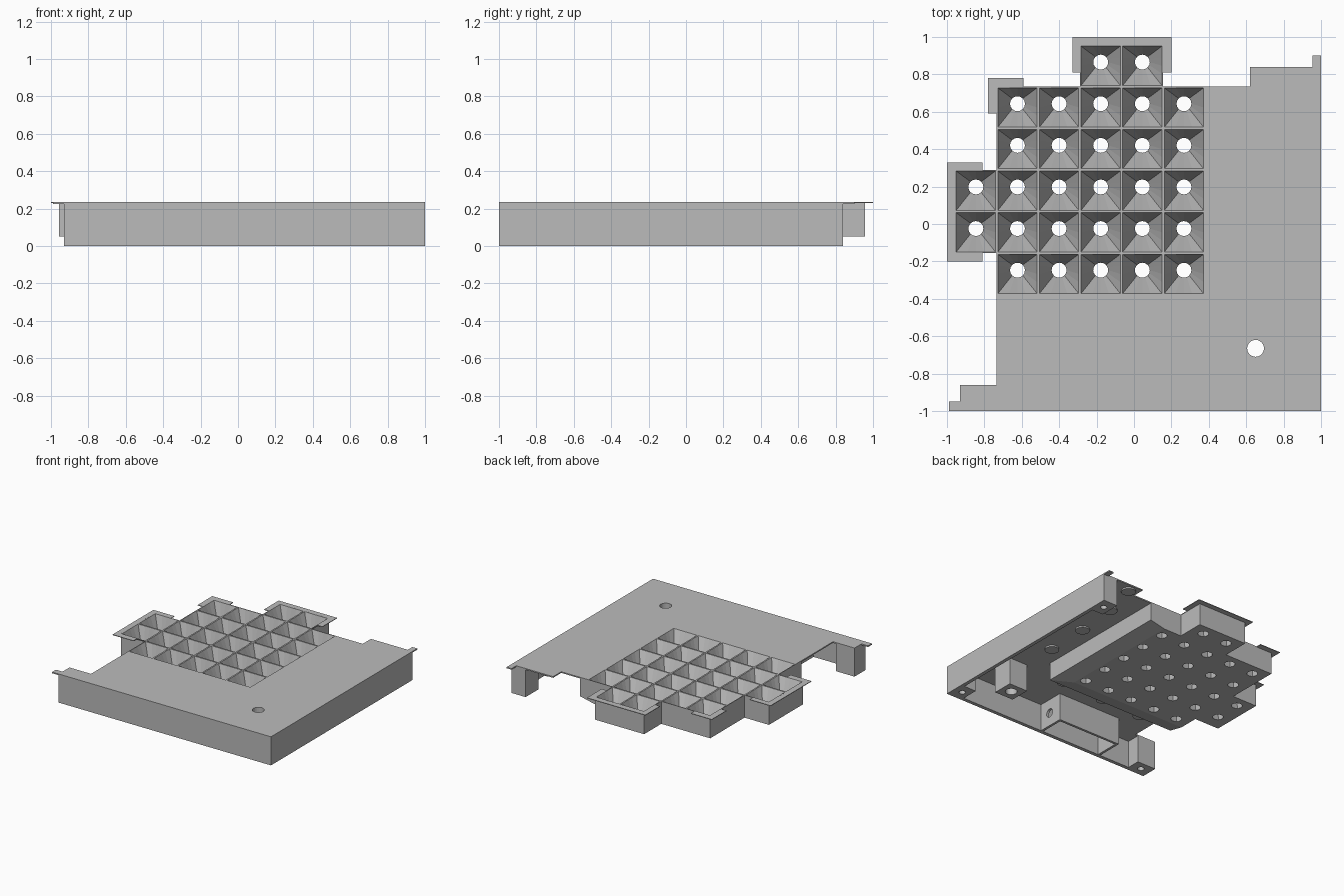
import bpy, bmesh
from math import cos, sin, pi

cube = bpy.data.objects.get("Cube")
if cube:
    bpy.data.objects.remove(cube)

grey = bpy.data.materials.new("plain_grey")
grey.use_nodes = True
grey.diffuse_color = (0.5, 0.5, 0.5, 1)
grey.node_tree.nodes["Principled BSDF"].inputs["Base Color"].default_value = (0.5, 0.5, 0.5, 1)

TOP, FLOOR, SKIRT = 0.235, 0.05, 0.08
PLATE = 0.01


def finish(name, bm, recalc=True):
    bmesh.ops.remove_doubles(bm, verts=bm.verts, dist=1e-5)
    if recalc:
        bmesh.ops.recalc_face_normals(bm, faces=bm.faces)
    mesh = bpy.data.meshes.new(name)
    bm.to_mesh(mesh)
    bm.free()
    mesh.materials.append(grey)
    obj = bpy.data.objects.new(name, mesh)
    bpy.context.collection.objects.link(obj)
    return obj


def prism(name, outline, z0, z1):
    bm = bmesh.new()
    face = bm.faces.new([bm.verts.new((x, y, z0)) for x, y in outline])
    up = bmesh.ops.extrude_face_region(bm, geom=[face])["geom"]
    bmesh.ops.translate(bm, vec=(0, 0, z1 - z0),
                        verts=[v for v in up if isinstance(v, bmesh.types.BMVert)])
    return finish(name, bm)


def box(name, x0, x1, y0, y1, z0=0.0, z1=TOP - PLATE):
    return prism(name, [(x0, y0), (x1, y0), (x1, y1), (x0, y1)], z0, z1)


def circle(x, y, r, n=24):
    return [(x + r * cos(2 * pi * k / n), y + r * sin(2 * pi * k / n)) for k in range(n)]


def drill(obj, cutter):
    # Cut a hole and bake the result
    mod = obj.modifiers.new("hole", 'BOOLEAN')
    mod.operation, mod.solver, mod.object = 'DIFFERENCE', 'EXACT', cutter
    dep = bpy.context.evaluated_depsgraph_get()
    mesh = bpy.data.meshes.new_from_object(obj.evaluated_get(dep))
    obj.modifiers.clear()
    obj.data = mesh
    bpy.data.objects.remove(cutter)


# Funnel grid: a square of cells with two short extensions
PITCH, HALF, N = 0.2225, 0.105, 16
cells = {(i, j) for i in range(5) for j in range(5)} | {(-1, 1), (-1, 2), (2, 5), (3, 5)}
bm = bmesh.new()


def face(*pts):
    bm.faces.new([bm.verts.new(p) for p in pts])


def ring_to_ring(a, b):
    for k in range(len(a)):
        m = (k + 1) % len(a)
        face(a[k], a[m], b[m], b[k])


def square(x0, x1, y0, y1, z):
    # N points round a rectangle, starting from the middle of the right side
    pts = []
    for k in range(N):
        c, s = cos(2 * pi * k / N), sin(2 * pi * k / N)
        m = max(abs(c), abs(s))
        pts.append(((x0 + x1) / 2 + c / m * (x1 - x0) / 2,
                    (y0 + y1) / 2 + s / m * (y1 - y0) / 2, z))
    return pts


for i, j in cells:
    cx, cy = -0.623 + PITCH * i, -0.267 + PITCH * j
    x0, x1, y0, y1 = cx - PITCH / 2, cx + PITCH / 2, cy - PITCH / 2, cy + PITCH / 2
    rim = square(cx - HALF, cx + HALF, cy - HALF, cy + HALF, TOP)
    hole = [(x, y, FLOOR) for x, y in circle(cx, cy + 0.02, 0.04, N)]
    # The two inner edges of the block flare out under the deck
    bx1 = 0.32 if i == 4 else x1
    by0 = -0.32 if j == 0 else y0
    fx1 = 0.45 if i == 4 else x1
    fy0 = -0.45 if j == 0 else y0
    ring_to_ring(square(x0, x1, y0, y1, TOP), rim)
    ring_to_ring(rim, hole)
    ring_to_ring(hole, square(x0, bx1, by0, y1, FLOOR))
    levels = [(bx1, by0, FLOOR), (fx1, fy0, SKIRT), (fx1, fy0, TOP - PLATE / 2)]
    for (di, dj), edge in {
            (1, 0): lambda x, y: ((x, y), (x, y1)), (-1, 0): lambda x, y: ((x0, y1), (x0, y)),
            (0, 1): lambda x, y: ((x, y1), (x0, y1)), (0, -1): lambda x, y: ((x0, y), (x, y))}.items():
        if (i + di, j + dj) in cells:
            continue
        for (xa, ya, za), (xb, yb, zb) in zip(levels, levels[1:]):
            a, b = edge(xa, ya), edge(xb, yb)
            face((*a[0], za), (*a[1], za), (*b[1], zb), (*b[0], zb))
        if (di, dj) in ((-1, 0), (0, 1)):
            a = edge(x1, y0)
            face((*a[0], TOP - PLATE / 2), (*a[1], TOP - PLATE / 2), (*a[1], TOP), (*a[0], TOP))
finish("funnel_grid", bm)

# Deck round two sides of the grid, with stepped ends
lo, hi = -0.734, 0.378
deck = prism("deck", [(-0.99, -1), (1, -1), (1, 0.9), (0.955, 0.9), (0.955, 0.84),
                      (0.62, 0.84), (0.62, -lo), (hi, -lo), (hi, -hi), (lo, -hi),
                      (lo, -0.86), (-0.93, -0.86), (-0.93, -0.95), (-0.99, -0.95)],
             TOP - PLATE, TOP)
peg = (0.65, -0.665)
drill(deck, prism("cutter", circle(*peg, 0.045), 0.1, 0.4))

# Outer walls
box("front_wall", -0.93, 1, -1, -0.97)
box("side_wall", 0.97, 1, -1, 0.84)

# Bored post below the deck hole
post = box("bored_post", peg[0] - 0.085, peg[0] + 0.085, peg[1] - 0.085, peg[1] + 0.085)
drill(post, prism("cutter", circle(*peg, 0.045), -0.1, 0.4))

# Corner and end posts with screw holes
for name, x0, x1, y0, y1 in (("corner_post", 0.86, 0.99, -0.99, -0.83),
                             ("side_end_post", 0.87, 0.995, 0.67, 0.84),
                             ("front_end_post", -0.93, -0.76, -0.995, -0.86)):
    p = box(name, x0, x1, y0, y1)
    drill(p, prism("cutter", circle((x0 + x1) / 2, (y0 + y1) / 2, 0.025, 16), -0.1, 0.1))

# Open-bottomed compartment behind the front wall
box("compartment_back", -0.48, 0.1, -0.77, -0.75)
box("compartment_far_end", -0.48, -0.46, -0.98, -0.76)
end = box("compartment_near_end", 0.08, 0.1, -0.98, -0.76)
bore = prism("cutter", circle(0, 0, 0.035), -0.1, 0.1)
bore.rotation_euler = (0, pi / 2, 0)
bore.location = (0.09, -0.87, 0.11)
drill(end, bore)

# Round pads under the deck
for k, (x, y) in enumerate([(0.58, -0.27), (0.59, 0.1), (0.62, 0.46), (0.7, 0.77),
                            (0.19, -0.59), (-0.2, -0.6), (-0.57, -0.61)]):
    prism(f"round_pad_{k + 1}", circle(x, y, 0.055), TOP - PLATE - 0.012, TOP - PLATE)

# Thin flanges round the outer corners of the grid
a, b, e = -0.155, 0.289, -0.957
side = [(-1, -0.2), (-0.81, -0.2), (-0.81, a), (e, a),
        (e, b), (-0.81, b), (-0.81, 0.33), (-1, 0.33)]
prism("side_flange", side, TOP - 0.005, TOP)
prism("back_flange", [(-y, -x) for x, y in side], TOP - 0.005, TOP)
prism("corner_flange", [(-0.78, 0.59), (lo, 0.59), (lo, -lo), (-0.59, -lo),
                        (-0.59, 0.78), (-0.78, 0.78)], TOP - 0.005, TOP)
